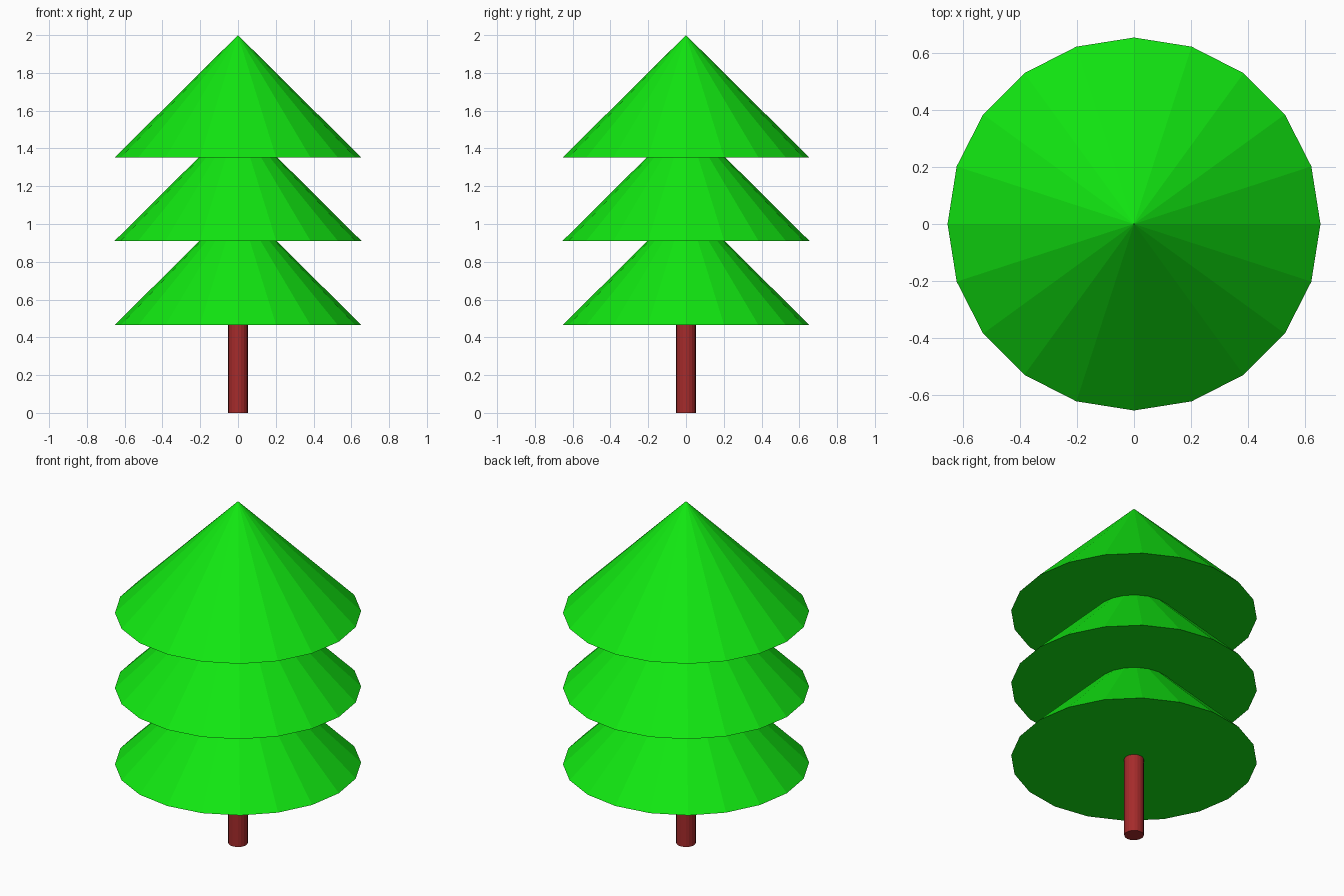
import bpy

if "Cube" in bpy.data.objects:
    bpy.data.objects.remove(bpy.data.objects["Cube"])


def material(name, color):
    m = bpy.data.materials.new(name)
    m.diffuse_color = (*color, 1.0)
    m.use_nodes = True
    m.node_tree.nodes["Principled BSDF"].inputs["Base Color"].default_value = m.diffuse_color
    return m


green = material("leaf green", (0.006, 0.84, 0.006))
brown = material("bark brown", (0.376, 0.024, 0.024))

SIDES = 20
RADIUS = 0.653
HEIGHT = 0.648


def finish(name, mat):
    obj = bpy.context.object
    obj.name = name
    obj.data.materials.append(mat)
    return obj


# Trunk, reaching the underside of the lowest tier
TRUNK_TOP = 0.465
bpy.ops.mesh.primitive_cylinder_add(vertices=SIDES, radius=0.052, depth=TRUNK_TOP,
                                    location=(0, 0, TRUNK_TOP / 2))
finish("trunk", brown)

# Three identical stacked foliage cones
for label, base in (("lower", 0.465), ("middle", 0.911), ("upper", 1.352)):
    bpy.ops.mesh.primitive_cone_add(vertices=SIDES, radius1=RADIUS, radius2=0,
                                    depth=HEIGHT, location=(0, 0, base + HEIGHT / 2))
    finish(label + "_foliage", green)
